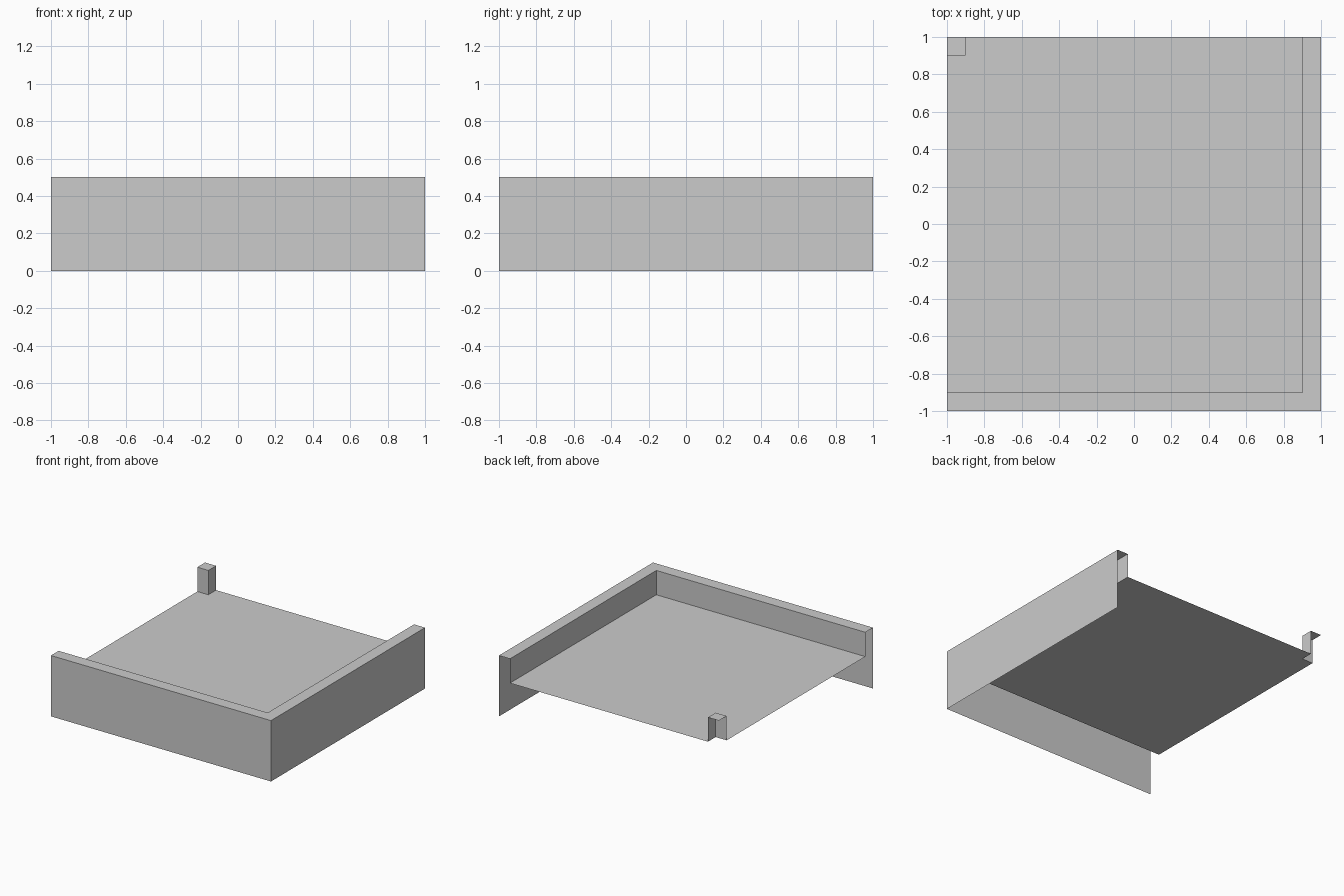
import bpy
import bmesh

if "Cube" in bpy.data.objects:
    bpy.data.objects.remove(bpy.data.objects["Cube"])

FLOOR_Z, TOP_Z, W = 0.3, 0.5, 0.1

grey = bpy.data.materials.new("light_grey")
grey.diffuse_color = (0.6, 0.6, 0.6, 1.0)
grey.use_nodes = True
grey.node_tree.nodes["Principled BSDF"].inputs["Base Color"].default_value = grey.diffuse_color


def finish(name, bm):
    """Turn a bmesh into a named grey object."""
    bmesh.ops.remove_doubles(bm, verts=bm.verts, dist=1e-5)
    mesh = bpy.data.meshes.new(name)
    bm.to_mesh(mesh)
    bm.free()
    mesh.materials.append(grey)
    obj = bpy.data.objects.new(name, mesh)
    bpy.context.collection.objects.link(obj)
    return obj


def sweep_corner(bm, path_at, profile):
    """Sweep an (inset, height) profile along an L-shaped path, mitred at the corner."""
    rows = [[bm.verts.new((x, y, z)) for x, y in path_at(d)] for d, z in profile]
    for low, high in zip(rows, rows[1:]):
        for i in range(len(low) - 1):
            bm.faces.new((low[i], low[i + 1], high[i + 1], high[i]))


def flat_face(bm, points, z):
    bm.faces.new([bm.verts.new((x, y, z)) for x, y in points])


# Raised border: outer wall, rim and inner wall, open at both ends
bm = bmesh.new()
sweep_corner(bm, lambda d: [(-1, -1 + d), (1 - d, -1 + d), (1 - d, 1)],
             [(0, 0), (0, TOP_Z), (W, TOP_Z), (W, FLOOR_Z)])
finish("border_wall", bm)

# Corner post: two inner sides and a cap, open on the outside
bm = bmesh.new()
post_path = [(-1, 1 - W), (-1 + W, 1 - W), (-1 + W, 1)]
sweep_corner(bm, lambda d: post_path, [(0, FLOOR_Z), (0, TOP_Z)])
flat_face(bm, post_path + [(-1, 1)], TOP_Z)
finish("corner_post", bm)

# Floor sheet with a notch where the post stands
bm = bmesh.new()
flat_face(bm, [(-1, -1 + W), (1 - W, -1 + W), (1 - W, 1)] + post_path[::-1], FLOOR_Z)
finish("floor", bm)
